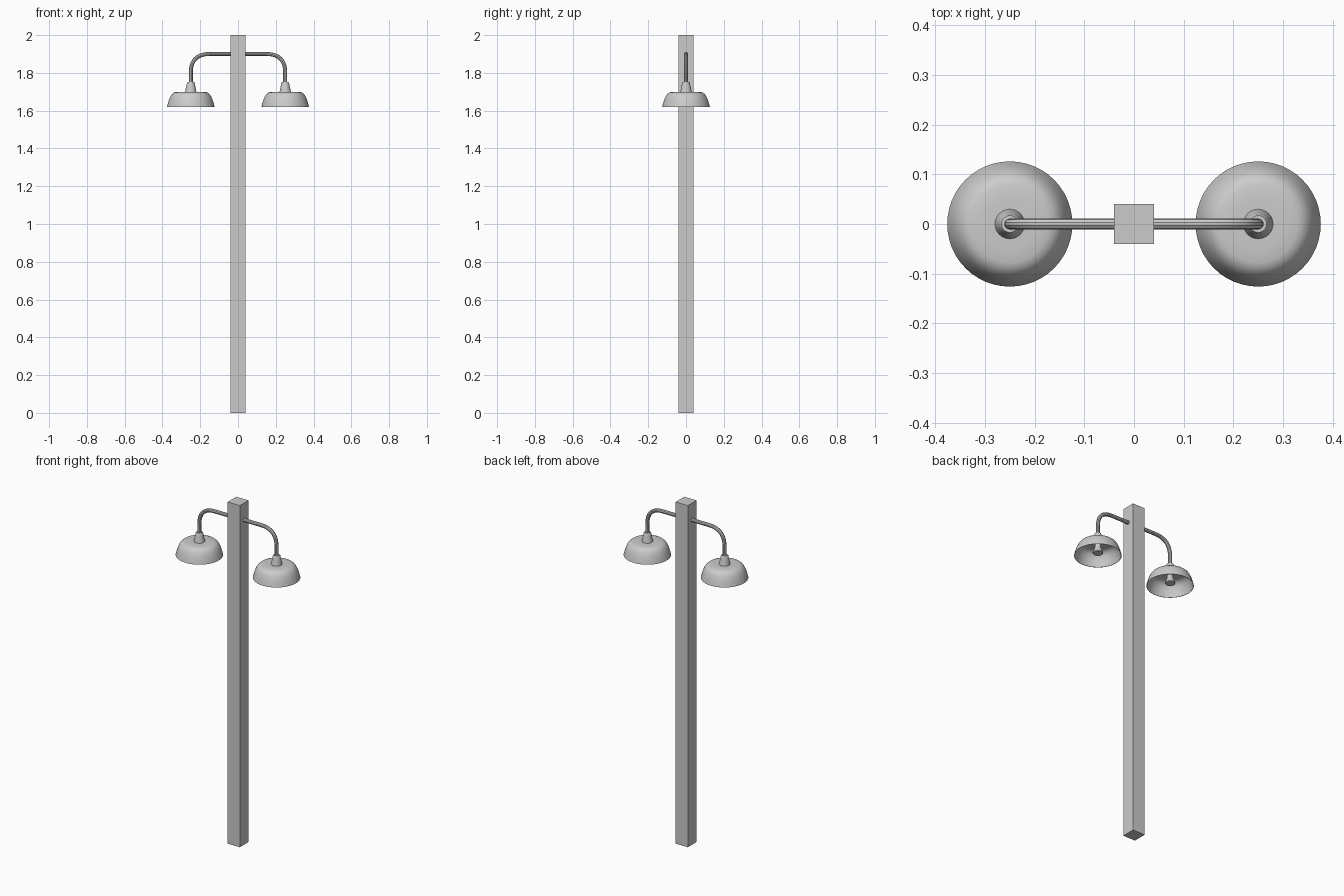
import bpy, math

if "Cube" in bpy.data.objects:
    bpy.data.objects.remove(bpy.data.objects["Cube"])


def smooth(ob, angle=35):
    bpy.ops.object.select_all(action='DESELECT')
    ob.select_set(True)
    bpy.context.view_layer.objects.active = ob
    bpy.ops.object.shade_smooth_by_angle(angle=math.radians(angle))


def lathe(name, profile, x, segs=32):
    """Revolve (radius, z) points around a vertical axis at x."""
    verts, faces, rings = [], [], []
    for r, z in profile:
        start = len(verts)
        n = 1 if r == 0 else segs
        for i in range(n):
            a = 2 * math.pi * i / segs
            verts.append((r * math.cos(a), r * math.sin(a), z))
        rings.append([start + i % n for i in range(segs)])
    for a, b in zip(rings, rings[1:]):
        for i in range(segs):
            j = (i + 1) % segs
            faces.append(tuple(dict.fromkeys((a[i], a[j], b[j], b[i]))))
    me = bpy.data.meshes.new(name)
    me.from_pydata(verts, [], faces)
    ob = bpy.data.objects.new(name, me)
    bpy.context.collection.objects.link(ob)
    ob.location.x = x
    smooth(ob)
    return ob


def arm(name, s):
    """Round pipe leaving the post and bending down to the lamp."""
    cu = bpy.data.curves.new(name, 'CURVE')
    cu.dimensions = '3D'
    cu.bevel_depth = 0.011
    cu.bevel_resolution = 3
    cu.resolution_u = 10
    cu.use_fill_caps = True
    sp = cu.splines.new('BEZIER')
    sp.bezier_points.add(3)
    pts = [(0.03, 1.9), (0.15, 1.9), (0.25, 1.80), (0.25, 1.74)]
    left = [(0.0, 1.9), (0.11, 1.9), (0.25, 1.867), (0.25, 1.76)]
    right = [(0.07, 1.9), (0.217, 1.9), (0.25, 1.78), (0.25, 1.72)]
    for p, c, l, r in zip(sp.bezier_points, pts, left, right):
        p.handle_left_type = p.handle_right_type = 'FREE'
        p.co = (s * c[0], 0, c[1])
        p.handle_left = (s * l[0], 0, l[1])
        p.handle_right = (s * r[0], 0, r[1])
    ob = bpy.data.objects.new(name, cu)
    bpy.context.collection.objects.link(ob)
    bpy.ops.object.select_all(action='DESELECT')
    ob.select_set(True)
    bpy.context.view_layer.objects.active = ob
    bpy.ops.object.convert(target='MESH')
    smooth(bpy.context.view_layer.objects.active)


# Square post
bpy.ops.mesh.primitive_cube_add(size=1, location=(0, 0, 1))
post = bpy.context.object
post.name = "post"
post.scale = (0.08, 0.08, 2)

# Thin bowl: outside from the top centre to the rim, then back up inside
shade_out = [(0, 1.7), (0.05, 1.7), (0.078, 1.699), (0.09, 1.695), (0.1, 1.687),
             (0.108, 1.675), (0.115, 1.659), (0.121, 1.64), (0.126, 1.62)]
shade_in = [(max(r - 0.002, 0), z - 0.002) for r, z in shade_out[:-1]] + [(0.124, 1.62)]
socket = [(0, 1.753), (0.017, 1.753), (0.02, 1.748), (0.022, 1.738),
          (0.029, 1.705), (0.03, 1.699), (0, 1.699)]
bulb = [(0, 1.699), (0.016, 1.699), (0.016, 1.675), (0.019, 1.66),
        (0.026, 1.645), (0.028, 1.637), (0.025, 1.633), (0, 1.632)]

for side, s in (("left", -1), ("right", 1)):
    arm(side + "_arm", s)
    lathe(side + "_shade", list(reversed(shade_out + shade_in[::-1])), s * 0.25, 48)
    lathe(side + "_socket", socket[::-1], s * 0.25)
    lathe(side + "_bulb", bulb[::-1], s * 0.25)
